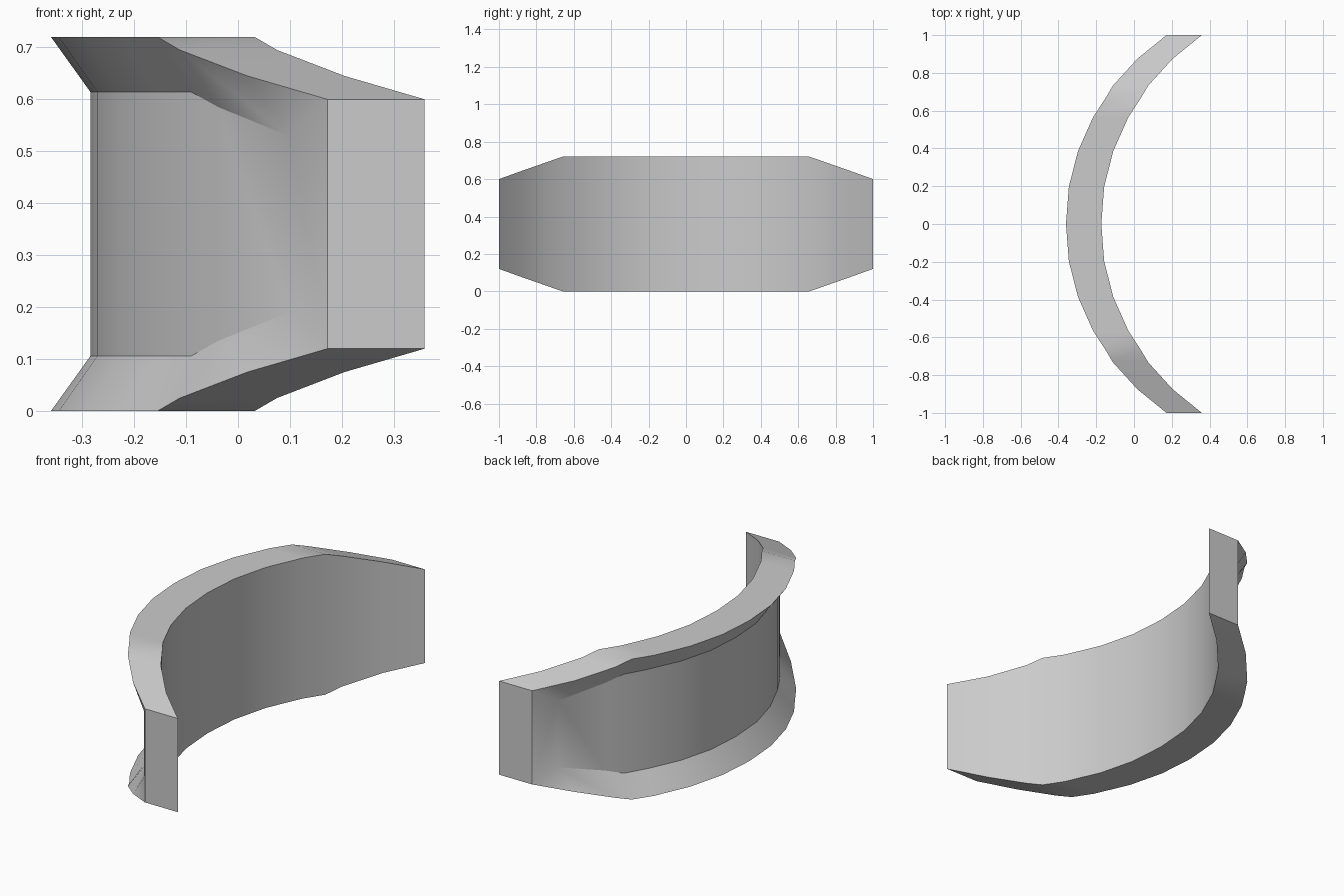
import bpy
import bmesh
import math

cube = bpy.data.objects.get("Cube")
if cube:
    bpy.data.objects.remove(cube)

THICK = 0.187            # band width along x
MID = 0.36               # height of the mirror plane

# Half of the arc, end to middle:
# outer x, y, half height, recess x, y, recess half height
HALF = [
    (0.172, 1.0, 0.24, 0.097, 0.90, 0.17),
    (0.018, 0.875, 0.285, 0.097, 0.90, 0.17),
    (-0.112, 0.732, 0.335, -0.038, 0.707, 0.225),
    (-0.155, 0.66, 0.36, -0.09, 0.63, 0.254),
    (-0.217, 0.565, 0.36, -0.15, 0.525, 0.254),
    (-0.297, 0.385, 0.36, -0.225, 0.36, 0.254),
    (-0.345, 0.197, 0.36, -0.271, 0.185, 0.254),
    (-0.36, 0.0, 0.36, -0.284, 0.0, 0.254),
]
# Mirror the half arc across y
stations = HALF + [(x, -y, h, rx, -ry, rh)
                   for x, y, h, rx, ry, rh in reversed(HALF[:-1])]

# Curved band with a recessed outer face
bm = bmesh.new()
rings = []
for x, y, h, rx, ry, rh in stations:
    section = [(x, y, MID - h), (x + THICK, y, MID - h),
               (x + THICK, y, MID + h), (x, y, MID + h),
               (rx, ry, MID + rh), (rx, ry, MID - rh)]
    rings.append([bm.verts.new(p) for p in section])
for a, b in zip(rings, rings[1:]):
    for i in range(6):
        j = (i + 1) % 6
        bm.faces.new((a[i], a[j], b[j], b[i]))

# End caps and the end walls of the recess
for r in (rings[0], rings[-1]):
    bm.faces.new(r[:4])
    bm.faces.new((r[0], r[3], r[4], r[5]))
bmesh.ops.remove_doubles(bm, verts=bm.verts[:], dist=0.0005)
bmesh.ops.recalc_face_normals(bm, faces=bm.faces[:])

mesh = bpy.data.meshes.new("curved_band")
bm.to_mesh(mesh)
bm.free()
band = bpy.data.objects.new("curved_band", mesh)
bpy.context.collection.objects.link(band)

# Plain grey
grey = bpy.data.materials.new("plain_grey")
grey.use_nodes = True
colour = (0.6, 0.6, 0.6, 1.0)
grey.diffuse_color = colour
grey.node_tree.nodes["Principled BSDF"].inputs["Base Color"].default_value = colour
mesh.materials.append(grey)

bpy.ops.object.select_all(action="DESELECT")
band.select_set(True)
bpy.context.view_layer.objects.active = band
bpy.ops.object.shade_smooth_by_angle(angle=math.radians(30))
